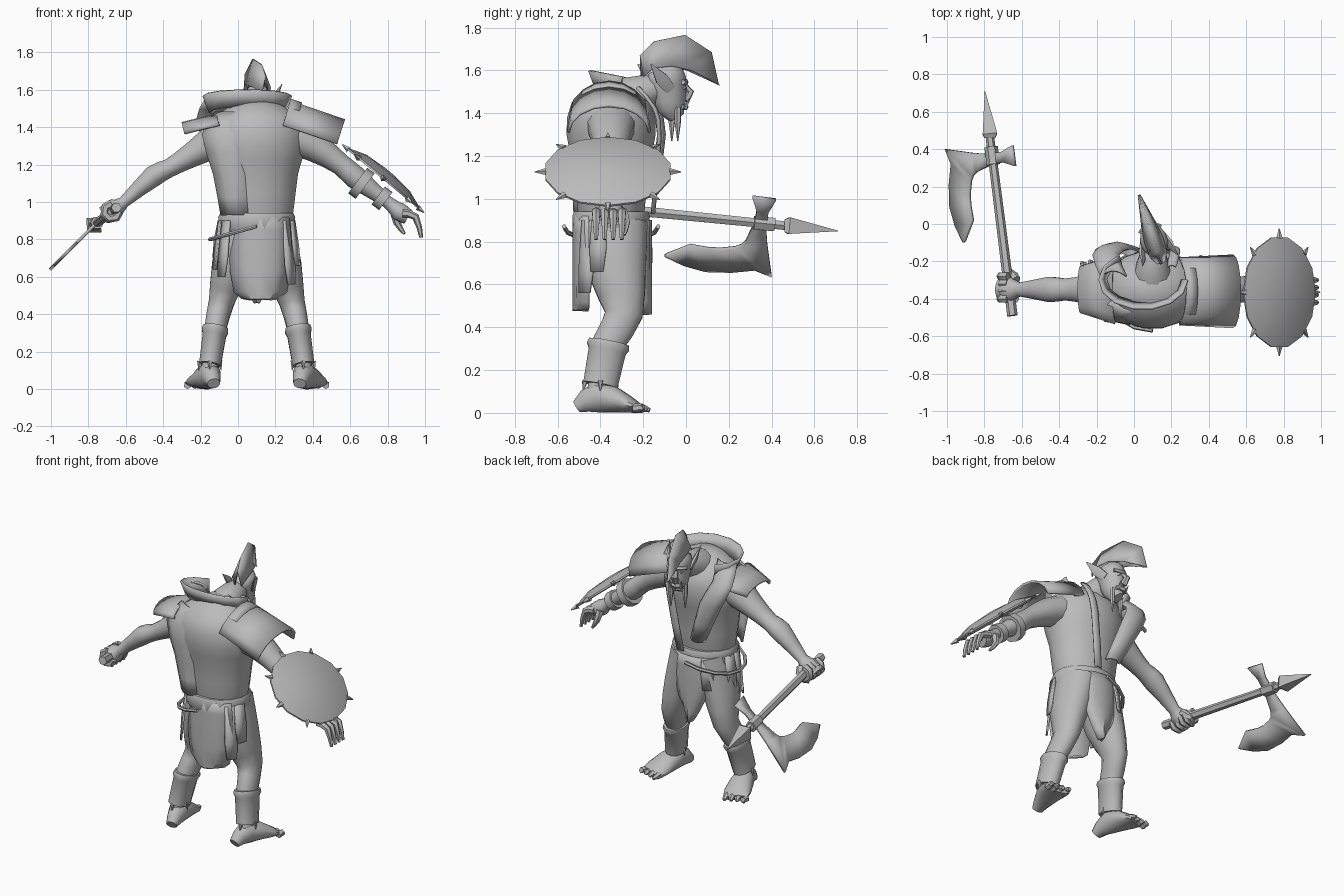
import bpy, bmesh
from math import sin, cos, pi, radians
from mathutils import Vector, Matrix

cube = bpy.data.objects.get("Cube")
if cube:
    bpy.data.objects.remove(cube, do_unlink=True)

shade = (.5, .5, .5, 1)
grey = bpy.data.materials.new("clay grey")
grey.use_nodes = True
grey.diffuse_color = shade
grey.node_tree.nodes["Principled BSDF"].inputs["Base Color"].default_value = shade

X, Y, Z = Vector((1, 0, 0)), Vector((0, 1, 0)), Vector((0, 0, 1))
SIDES = (("right", -1), ("left", 1))


def body(x, y, z):
    """Point measured from the vertical axis of the body."""
    return Vector((.1 + x, y - .35, z))


def frame(origin, along, across):
    """Matrix of a local frame given two of its axes."""
    along, across = Vector(along).normalized(), Vector(across).normalized()
    axes = Matrix((along, across, along.cross(across))).transposed()
    return Matrix.Translation(origin) @ axes.to_4x4()


HEAD = Matrix.Translation((.11, -.1, 1.5)) @ Matrix.Rotation(radians(18), 4, 'Z')
SHIELD = frame((.78, -.365, 1.13), (6, 0, -5), Y)
AXE = frame((-.755, .36, .89), Y, (-1, 0, -1))


def spread(start, end, count):
    return [start + (end - start) * i / (count - 1) for i in range(count)]


def refine(keys, steps):
    """Smooth curve through the keys."""
    result, last = [], len(keys) - 1
    for i in range(last):
        a, b = keys[i], keys[i + 1]
        leave = (b - keys[max(i - 1, 0)]) / 2
        arrive = (keys[min(i + 2, last)] - a) / 2
        for t in [k / steps for k in range(steps)]:
            ease = t * t * (3 - 2 * t)
            result.append(a.lerp(b, ease) + leave * t * (1 - t) ** 2 - arrive * t * t * (1 - t))
    return result + [keys[-1]]


def finish(name, bm, smooth, thick=0, matrix=None):
    if matrix:
        bm.transform(matrix)
    bmesh.ops.recalc_face_normals(bm, faces=bm.faces[:])
    mesh = bpy.data.meshes.new(name)
    bm.to_mesh(mesh)
    bm.free()
    ob = bpy.data.objects.new(name, mesh)
    bpy.context.collection.objects.link(ob)
    mesh.materials.append(grey)
    if thick:
        solid = ob.modifiers.new("thickness", 'SOLIDIFY')
        solid.thickness, solid.offset = thick, 0
    bpy.ops.object.select_all(action='DESELECT')
    ob.select_set(True)
    bpy.context.view_layer.objects.active = ob
    bpy.ops.object.shade_smooth_by_angle(angle=radians(smooth))


def grid(bm, rows, closed=False):
    verts = [[bm.verts.new(p) for p in row] for row in rows]
    size = len(verts[0])
    for low, high in zip(verts, verts[1:]):
        for i in range(size if closed else size - 1):
            j = (i + 1) % size
            bm.faces.new((low[i], low[j], high[j], high[i]))
    if closed:
        bm.faces.new(verts[0])
        bm.faces.new(verts[-1])


def tube(name, path, radii, hint=Y, flat=1, depths=None, sides=12, steps=2, smooth=50, matrix=None):
    """Loft of ellipses along a path; radii run along the hint, depths across it."""
    depths = depths or [r * flat for r in radii]
    keys = refine([Vector((*p, r, d)) for p, r, d in zip(path, radii, depths)], steps)
    spots = [Vector(k[:3]) for k in keys]
    turns = [2 * pi * (k + .5) / sides for k in range(sides)]
    rows = []
    for i, (spot, key) in enumerate(zip(spots, keys)):
        ahead = (spots[min(i + 1, len(spots) - 1)] - spots[max(i - 1, 0)]).normalized()
        u = (hint - ahead * ahead.dot(hint)).normalized()
        v = ahead.cross(u)
        rows.append([spot + u * key[3] * cos(a) + v * key[4] * sin(a) for a in turns])
    bm = bmesh.new()
    grid(bm, rows, True)
    finish(name, bm, smooth, matrix=matrix)


def spike(name, base, tip, radius, hint=X, matrix=None):
    tube(name, (base, tip), (radius, radius / 8), hint, sides=5, steps=1, smooth=20, matrix=matrix)


def sheet(name, rows, thick=.012, matrix=None):
    bm = bmesh.new()
    grid(bm, rows)
    finish(name, bm, 30, thick, matrix)


def cloth(name, path, widths, bow=0):
    """Hanging strip of cloth whose edges curve by bow in y."""
    keys = refine([Vector((*p, w)) for p, w in zip(path, widths)], 2)
    sheet(name, [[Vector(k[:3]) + X * k[3] * s + Y * bow * s * s for s in spread(-1, 1, 5)] for k in keys])


def arch(name, start, end, widths, rise):
    """Half-tube plate arched over an arm."""
    angles = spread(0, pi, 9)
    sheet(name, [[Vector(p) + Y * w * cos(a) + Vector(rise) * sin(a) for a in angles]
                 for p, w in zip((start, end), widths)], .015)


# Torso, neck and belt
tube("torso", [body(0, 0, z) for z in (.8, .95, 1.15, 1.3, 1.45, 1.55)],
     (.16, .2, .225, .265, .235, .07), X, .8, sides=16)
tube("neck", (body(0, 0, 1.4), body(0, .1, 1.48), body(0, .22, 1.52)), (.12, .1, .06))
tube("belt", [body(0, 0, z) for z in (.84, .86, .92, .94)], (.19, .205, .21, .2), X, .88, sides=16, steps=1)

# Legs, cuffs, feet and toes
for side, s in SIDES:
    shin, ankle = body(s * .22, -.01, .33), body(s * .25, -.05, .13)
    tube(side + "_leg", (body(s * .08, .02, .88), body(s * .14, .03, .65), body(s * .19, .06, .46), shin,
                         ankle, body(s * .25, -.06, .06)), (.12, .105, .07, .06, .045, .05), X, 1.3)
    cuff = [shin.lerp(ankle, t) for t in (0, .1, .2, 1)]
    tube(side + "_leg_cuff", cuff, (.07, .074, .065, .06), X, 1.4, steps=1)
    foot = (body(s * .23, -.16, .03), body(s * .25, -.06, .075), body(s * .29, .08, .04), body(s * .31, .13, .02))
    tube(side + "_foot", foot, (.035, .06, .085, .075), X, depths=[p.z for p in foot])
    for k, x in enumerate(spread(.25, .37, 4)):
        tip = body(s * (x + .01), .18 - .015 * k, .012)
        tube(side + "_toe", (body(s * x, .1, .02), body(s * x, .14, .025), tip), (.02, .02, .01), X, sides=6)
    for a in spread(0, 2 * pi, 5)[1:]:
        edge = Vector((cos(a) * .06, sin(a) * .08, 0))
        spike(side + "_cuff_tooth", ankle + edge * .9 + Z * .02, ankle + edge - Z * .03, .015)

# Arms as spans of x, z and radius
ARMS = {
    "axe_arm": ((-.1, 1.34, .12), (-.25, 1.25, .08), (-.37, 1.18, .06), (-.45, 1.14, .07),
                (-.61, 1, .038), (-.65, .97, .065), (-.72, .93, .055)),
    "shield_arm": ((.2, 1.38, .13), (.4, 1.3, .1), (.55, 1.2, .07), (.63, 1.13, .075),
                   (.8, 1, .04), (.86, .95, .06), (.91, .92, .05)),
}
for name, spans in ARMS.items():
    tube(name, [(x, -.35, z) for x, z, r in spans], [r for x, z, r in spans], flat=.85)
for k, y in enumerate(spread(-.4, -.28, 4)):
    curl = spread(pi / 2, 2 * pi, 6)
    tube("fist_finger", [(-.675 + .04 * cos(a), y, .95 + .04 * sin(a)) for a in curl], [.024] * 6, sides=6, steps=1)
    tube("open_finger", ((.88, y - .02, .94), (.95, y - .02, .92), (.98, y - .02, .81)), (.022, .02, .01), sides=6)
tube("fist_thumb", ((-.63, -.3, .97), (-.66, -.26, .92), (-.7, -.29, .9)), (.025, .022, .015), Z, sides=6)
tube("open_thumb", ((.84, -.3, .95), (.85, -.28, .89), (.89, -.29, .83)), (.025, .02, .008), sides=6)
for x, z, r in ((.66, 1.1, .085), (.77, 1.02, .06)):
    tube("bracer", ((x - .02, -.35, z + .015), (x + .02, -.35, z - .015)), (r, r), sides=10, steps=1)

# Domed oval shield with rim spikes
bm = bmesh.new()
grid(bm, [[(.25 * r * cos(a), .3 * r * sin(a), h) for a in spread(0, 2 * pi, 15)[1:]]
          for r, h in ((.1, .01), (1, -.01), (1, 0), (.6, .035), (.1, .045))], True)
finish("shield", bm, 35, matrix=SHIELD)
for a in spread(0, 2 * pi, 9)[1:]:
    rim = Vector((.25 * cos(a), .3 * sin(a), -.005))
    spike("shield_spike", rim * .96, rim * 1.14, .018, Z, SHIELD)

# Shoulder plate, cap sleeve and collar
arch("shoulder_plate", (.24, -.36, 1.41), (.53, -.36, 1.31), (.175, .19), (.04, 0, .125))
arch("shoulder_plate_band", (.24, -.36, 1.41), (.3, -.36, 1.39), (.165, .165), (.04, 0, .135))
arch("cap_sleeve", (-.1, -.35, 1.41), (-.285, -.35, 1.365), (.18, .12), (-.015, 0, .055))
neckline = [Vector((cos(a), sin(a), 0)) for a in spread(.7 * pi, 2 * pi, 10)]
sheet("collar", [[(.05 + c.x * r, -.3 + c.y * (r - .08), z - .03 * c.y) for r, z in ((.2, 1.48), (.235, 1.57))]
                 for c in neckline])

# Sashes, straps and loincloth
cloth("sash", ((-.11, -.25, 1.54), (-.15, -.14, 1.44), (-.09, -.1, 1.3), (.03, -.14, 1.02)),
      (.07, .07, .075, .05), -.03)
cloth("chest_strap", ((.2, -.22, 1.52), (.22, -.14, 1.42), (.2, -.12, 1.28), (.15, -.15, .93)), [.025] * 4, -.01)
cloth("back_tunic_panel", ((.01, -.47, 1.48), (-.03, -.53, 1.36), (-.02, -.53, 1.15), (0, -.52, .93)),
      (.13, .16, .11, .09), .06)
cloth("back_loincloth", [body(.02, -.175, z) for z in (.92, .75, .52, .48)], (.15, .165, .14, .06), .07)
cloth("front_loincloth", [body(0, .185, z) for z in (.9, .75, .6, .46)], (.12, .13, .09, .01), -.04)

# Hip strips and rope
for angle, low in ((125, .7), (145, .66), (168, .7), (192, .64), (215, .6), (-36, .56), (-18, .66)):
    c, s = cos(radians(angle)), sin(radians(angle))
    across = Vector((-s, c, 0))
    hem = [body((.2 + out) * c, (.18 + out) * s, z) for out, z in ((0, .9), (.02, low + .1), (.03, low))]
    sheet("hip_strip", [[p - across * w, p + across * w] for p, w in zip(hem, (.035, .04, .03))])
tube("hip_rope", [body(.25 * cos(a), .22 * sin(a), .87 + .07 * cos(a)) for a in spread(pi / 2, 1.5 * pi, 9)],
     [.011] * 9, Z, sides=6, steps=1)

# Head and face, in head coordinates
tube("head", [(0, y, z) for y, z in ((.06, -.12), (.035, -.07), (.02, 0), (.01, .06), (.01, .1), (0, .13))],
     (.03, .055, .066, .074, .06, .02), X, 1.25, matrix=HEAD)
tube("nose", ((0, .09, .04), (0, .125, 0), (0, .1, -.04)), (.012, .02, .022), X, sides=6, steps=1, matrix=HEAD)
for name, reach, z in (("brow", .06, .045), ("lips", .04, -.07)):
    tube(name, ((-reach, .07, z), (0, .1, z), (reach, .07, z)), (.012, .018, .012), Z, sides=6, matrix=HEAD)
for side, s in SIDES:
    tube(side + "_ear", ((s * .06, .01, .01), (s * .08, -.04, .06), (s * .1, -.1, .13)), (.03, .035, .003),
         flat=.4, sides=6, steps=1, matrix=HEAD)
    spike(side + "_eye", (s * .03, .08, .02), (s * .03, .1, .02), .015, matrix=HEAD)
    spike(side + "_tusk", (s * .03, .09, -.08), (s * .04, .11, -.03), .012, matrix=HEAD)
    tube(side + "_braid", [(s * .045, .05, z) for z in (-.07, -.14, -.23)], (.016, .016, .003), X,
         sides=6, steps=1, matrix=HEAD)
scalp = ((-.11, .07), (-.07, .11), (.02, .12), (.12, .1), (.27, .03))
ridge = ((-.12, .17), (-.05, .235), (.1, .265), (.23, .185), (.265, .035))
for side, s in SIDES:
    sheet(side + "_crest", [[(s * w, *low), (0, *high)] for low, high, w in
                            zip(scalp, ridge, (.02, .045, .05, .035, .004))], .006, HEAD)

# Axe shaft, socket, spear point and curved blade
butt, neck = Vector((-.65, -.49, .97)), Vector((-.77, .46, .875))
tube("axe_shaft", (butt, neck), (.028, .023), Z, sides=6, steps=1, smooth=20)
tube("axe_socket", (butt.lerp(neck, .85), butt.lerp(neck, .95)), (.036, .036), Z, sides=6, steps=1, smooth=20)
tube("axe_point", (neck, neck + Y * .02, (-.797, .71, .85)), (.04, .055, .002), Z, sides=4, steps=1, smooth=20)
outer = ((.06, -.15), (.025, -.07), (.015, .05), (.02, .15), (.04, .355), (-.04, .31), (-.15, .325), (-.27, .32),
         (-.37, .28), (-.46, .22))
inner = ((-.05, -.17), (-.03, -.08), (-.04, 0), (-.08, .12), (-.1, .15), (-.13, .165), (-.2, .175), (-.26, .17),
         (-.34, .15), (-.45, .21))
sheet("axe_blade", [[(*a, 0), (*b, 0)] for a, b in zip(outer, inner)], .018, AXE)
